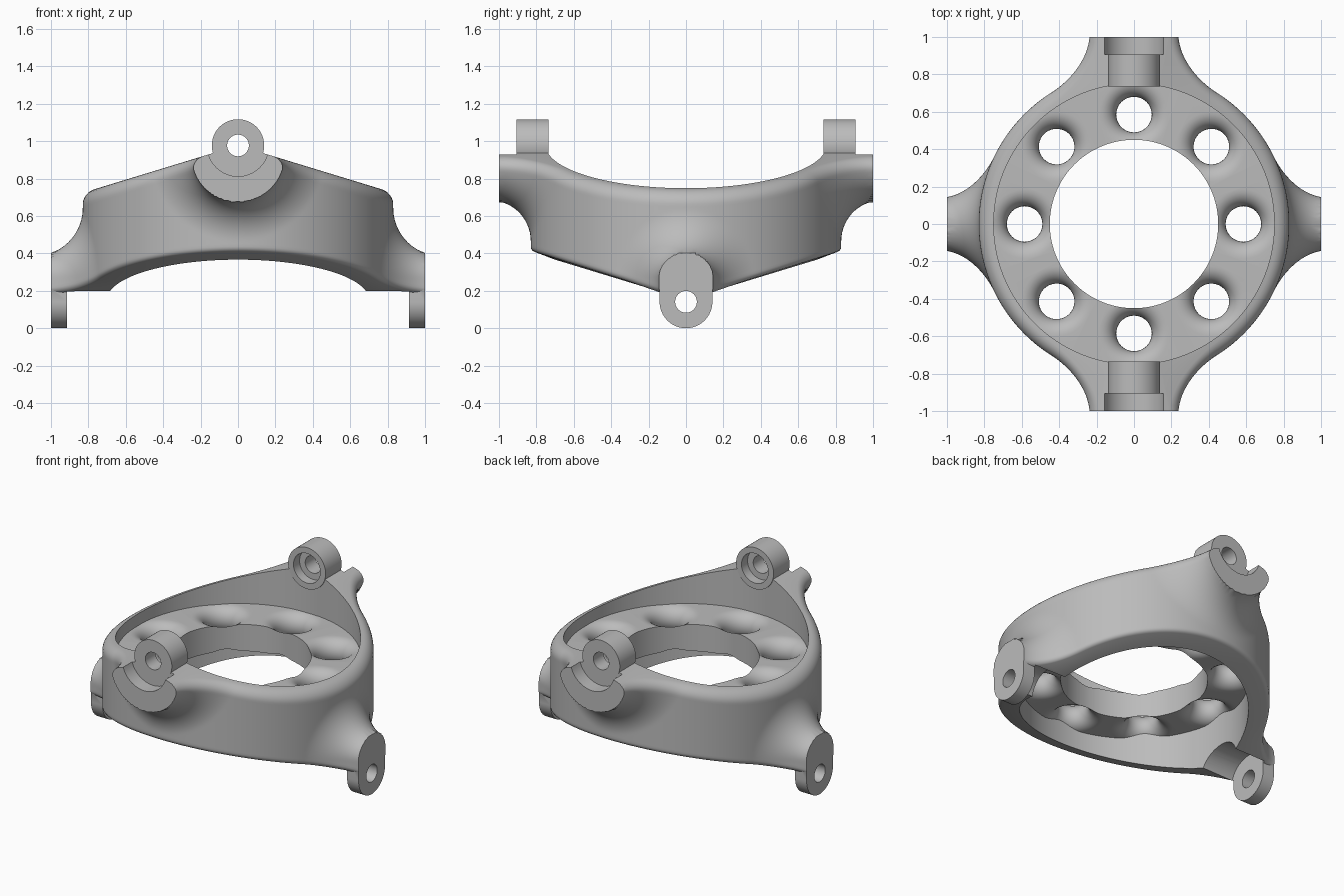
import bpy, bmesh
from math import sin, cos, pi, hypot, sqrt
from mathutils import Matrix, Vector

old = bpy.data.objects.get("Cube")
if old:
    bpy.data.objects.remove(old, do_unlink=True)

grey = bpy.data.materials.new("plain grey")
grey.use_nodes = True
grey.diffuse_color = (0.5, 0.5, 0.5, 1)
grey.node_tree.nodes["Principled BSDF"].inputs["Base Color"].default_value = grey.diffuse_color

R_OUT, FILLET = 0.83, 0.22
LUG_Z, TAB_Z, SLOPE = 0.977, 0.141, 0.305
COLS, ROWS = 480, 30


def finish(name, bm):
    bmesh.ops.recalc_face_normals(bm, faces=bm.faces)
    mesh = bpy.data.meshes.new(name)
    bm.to_mesh(mesh)
    bm.free()
    mesh.materials.append(grey)
    obj = bpy.data.objects.new(name, mesh)
    bpy.context.collection.objects.link(obj)
    return obj


def combine(target, other, operation):
    mod = target.modifiers.new(operation, 'BOOLEAN')
    mod.operation, mod.solver, mod.object = operation, 'EXACT', other
    bpy.context.view_layer.objects.active = target
    bpy.ops.object.modifier_apply(modifier=mod.name)
    bpy.data.objects.remove(other, do_unlink=True)


def rod(name, radius, a, b, axis, z):
    """Cylinder lying along x or y from a to b at height z."""
    bm = bmesh.new()
    turn = Matrix.Rotation(pi / 2, 4, 'Y' if axis == 'x' else 'X')
    mid = Vector(((a + b) / 2, 0, z) if axis == 'x' else (0, (a + b) / 2, z))
    bmesh.ops.create_cone(bm, cap_ends=True, segments=64, radius1=radius, radius2=radius,
                          depth=abs(b - a), matrix=Matrix.Translation(mid) @ turn)
    return finish(name, bm)


def loft(name, rings, closed):
    """Skin equal rings of points; closed joins last to first, else caps the ends."""
    bm = bmesh.new()
    vs = [[bm.verts.new(p) for p in ring] for ring in rings]
    n = len(vs[0])
    for i in range(len(vs) if closed else len(vs) - 1):
        a, b = vs[i], vs[(i + 1) % len(vs)]
        for k in range(n):
            bm.faces.new((a[k], b[k], b[(k + 1) % n], a[(k + 1) % n]))
    if not closed:
        bm.faces.new(vs[0])
        bm.faces.new(vs[-1])
    return finish(name, bm)


def circle(r, z, cx=0, cy=0, n=64):
    return [(cx + r * cos(2 * pi * k / n), cy + r * sin(2 * pi * k / n), z) for k in range(n)]


# Sloping top and bottom of the wall
def top(x):
    return LUG_Z - SLOPE * abs(x)


def bottom(y):
    return 0.153 + SLOPE * abs(y)


# Drum blended by a fillet into four radial arms
def body(x, y, z):
    a = hypot(x, y) - R_OUT
    if abs(y) > abs(x):
        b = hypot(x, z - 0.93) - 0.245
    else:
        b = hypot(y, max(0, z - 0.28)) - 0.14
    return max(FILLET, min(a, b)) - hypot(max(FILLET - a, 0), max(FILLET - b, 0))


def reach(c, s, z, inset):
    lo, hi = 0.7, 1.2
    for _ in range(15):
        m = (lo + hi) / 2
        if body(m * c, m * s, z) < -inset:
            lo = m
        else:
            hi = m
    return lo


# Wall: each column is a closed section with rounded outer edges
sections = []
for i in range(COLS):
    c, s = cos(2 * pi * i / COLS), sin(2 * pi * i / COLS)
    zb, zt = bottom(R_OUT * s), top(R_OUT * c)
    low, high = 0.03, 0.06
    outline = []
    for k in range(5):
        q = k * pi / 10
        outline.append((zb + low * (1 - sin(q)), low * (1 - cos(q))))
    outline.reverse()
    outline += [(zb + low + (zt - high - zb - low) * k / ROWS, 0) for k in range(1, ROWS)]
    for k in range(7):
        q = k * pi / 12
        outline.append((zt - high * (1 - sin(q)), high * (1 - cos(q))))
    pts = []
    for z, inset in outline:
        r = reach(c, s, z, inset)
        t = (z - zb) / (zt - zb)
        pts.append((r * c, r * s, z + t * (top(r * c) - zt)))
    pts += [(r * c, r * s, z) for r, z in ((0.75, top(0.75 * c)), (0.75, 0.58),
                                           (0.70, 0.58), (0.70, bottom(0.70 * s)))]
    # Put the lower edge in order: underside first, then up the outside
    pts[:5] = sorted(pts[:5], key=lambda p: hypot(p[0], p[1]))
    sections.append(pts)
ring = loft("gimbal_ring", sections, True)

# Recesses behind the tabs and in front of the lugs
for sgn in (-1, 1):
    combine(ring, rod("lug_recess", 0.165, sgn * 0.905, sgn * 1.3, 'y', LUG_Z), 'DIFFERENCE')
    combine(ring, rod("tab_recess", 0.165, sgn * 0.6, sgn * 0.915, 'x', TAB_Z), 'DIFFERENCE')

# Web plate with eight flared holes
MID, HALF = 0.58, 0.09
plate = loft("web_plate", [circle(r, MID + d, n=192) for r, d in
                           ((0.45, -HALF), (0.76, -HALF), (0.76, HALF), (0.45, HALF))], True)
for i in range(8):
    x, y = 0.585 * cos(i * pi / 4), 0.585 * sin(i * pi / 4)
    flare = [(0.185, -0.12)]
    for k in range(17):
        q = -pi / 2 + pi * k / 16
        flare.append((0.095 + HALF * (1 - cos(q)), HALF * sin(q)))
    flare.append((0.185, 0.12))
    cutter = loft("flared_hole", [circle(r, MID + d, x, y, 48) for r, d in flare], False)
    combine(plate, cutter, 'DIFFERENCE')
combine(ring, plate, 'UNION')

# Upper lugs and lower hanging tabs
for sgn in (-1, 1):
    combine(ring, rod("upper_lug", 0.14, sgn * 0.735, sgn * 0.906, 'y', LUG_Z), 'UNION')
    edge = [(0.141 * cos(pi + pi * k / 32), TAB_Z + 0.141 * sin(pi + pi * k / 32))
            for k in range(33)] + [(0.141, 0.28), (-0.141, 0.28)]
    tab = loft("lower_tab", [[(sgn * x, y, z) for y, z in edge] for x in (0.914, 1.1)], False)
    combine(ring, tab, 'UNION')

# Trim the arm ends flat
bm = bmesh.new()
bmesh.ops.create_cube(bm, size=2, matrix=Matrix.Translation((0, 0, 0.9)))
combine(ring, finish("trim_box", bm), 'INTERSECT')

# Pin holes, with a wider counterbore on the inner side of each lug
for sgn in (-1, 1):
    combine(ring, rod("lug_hole", 0.058, sgn * 0.6, sgn * 1.2, 'y', LUG_Z), 'DIFFERENCE')
    combine(ring, rod("lug_counterbore", 0.1, sgn * 0.6, sgn * 0.80, 'y', LUG_Z), 'DIFFERENCE')
    combine(ring, rod("tab_hole", 0.058, sgn * 0.88, sgn * 1.2, 'x', TAB_Z), 'DIFFERENCE')

bpy.ops.object.select_all(action='DESELECT')
ring.select_set(True)
bpy.context.view_layer.objects.active = ring
bpy.ops.object.shade_smooth_by_angle(angle=0.55)
